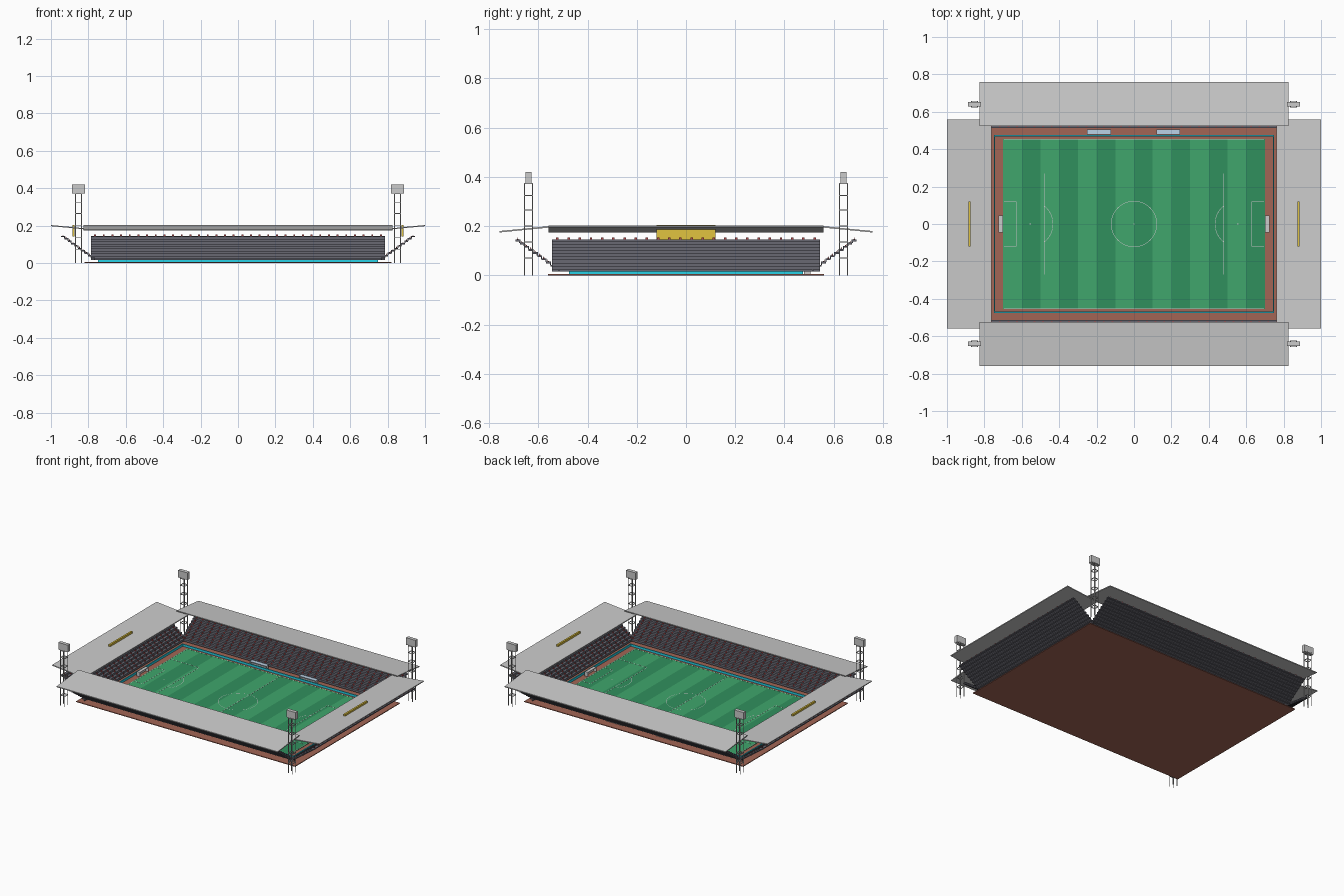
import bpy, bmesh, math
from mathutils import Matrix, Vector

if "Cube" in bpy.data.objects:
    bpy.data.objects.remove(bpy.data.objects["Cube"])

def material(name, rgb):
    m = bpy.data.materials.new(name)
    m.diffuse_color = (*rgb, 1)
    m.use_nodes = True
    m.node_tree.nodes["Principled BSDF"].inputs["Base Color"].default_value = m.diffuse_color
    return m

BRICK = material("brick_red", (0.36, 0.13, 0.09))
LIGHT = material("light_grass", (0.05, 0.38, 0.15))
DARK = material("dark_grass", (0.03, 0.28, 0.11))
WHITE = material("white", (0.8, 0.8, 0.8))
CYAN = material("cyan", (0.02, 0.65, 0.8))
SLATE = material("slate", (0.14, 0.14, 0.17))
SEAT = material("seat_red", (0.45, 0.06, 0.06))
YELLOW = material("yellow", (0.75, 0.55, 0.05))
GLASS = material("pale_blue", (0.5, 0.65, 0.8))

def add_box(bm, x0, x1, y0, y1, z0, z1):
    m = Matrix.Translation(((x0 + x1) / 2, (y0 + y1) / 2, (z0 + z1) / 2))
    bmesh.ops.create_cube(bm, size=1, matrix=m @ Matrix.Diagonal((x1 - x0, y1 - y0, z1 - z0, 1)))

def add_prism(bm, profile, u0, u1):
    """Extrude a (y, z) profile along x."""
    f = bm.faces.new([bm.verts.new((u0, y, z)) for y, z in profile])
    r = bmesh.ops.extrude_face_region(bm, geom=[f])
    bmesh.ops.translate(bm, vec=(u1 - u0, 0, 0),
                        verts=[v for v in r["geom"] if isinstance(v, bmesh.types.BMVert)])

def finish(bm, name, mat=None, turn=0):
    bmesh.ops.rotate(bm, verts=bm.verts, cent=(0, 0, 0), matrix=Matrix.Rotation(turn, 3, 'Z'))
    bmesh.ops.recalc_face_normals(bm, faces=bm.faces)
    me = bpy.data.meshes.new(name)
    bm.to_mesh(me)
    bm.free()
    ob = bpy.data.objects.new(name, me)
    bpy.context.collection.objects.link(ob)
    if mat:
        me.materials.append(mat)
    return ob

def boxes(name, mat, items):
    bm = bmesh.new()
    for b in items:
        add_box(bm, *b)
    return finish(bm, name, mat)

# Ground slab and striped pitch
boxes("ground", BRICK, [(-0.82, 0.82, -0.56, 0.56, 0, 0.005)])
for k, (name, mat) in enumerate((("dark_stripes", DARK), ("light_stripes", LIGHT))):
    boxes(name, mat, [(-0.7 + 0.1 * i, -0.6 + 0.1 * i, -0.455, 0.455, 0.004, 0.007)
                      for i in range(1 - k, 14, 2)])

# Pitch markings
bm = bmesh.new()
T, Z0, Z1 = 0.0012, 0.006, 0.0076

def outline(x0, x1, y0, y1):
    for x in (x0, x1):
        add_box(bm, x - T, x + T, y0, y1, Z0, Z1)
    for y in (y0, y1):
        add_box(bm, x0, x1, y - T, y + T, Z0, Z1)

def arc(cx, r, a0, a1, n):
    ring = []
    for i in range(n + 1):
        a = a0 + (a1 - a0) * i / n
        ring.append([bm.verts.new((cx + q * math.cos(a), q * math.sin(a), Z1)) for q in (r - T, r + T)])
    for p, q in zip(ring, ring[1:]):
        bm.faces.new((p[0], p[1], q[1], q[0]))

outline(-0.695, 0.695, -0.45, 0.45)
add_box(bm, -T, T, -0.45, 0.45, Z0, Z1)
arc(0, 0.122, 0, 2 * math.pi, 48)
add_box(bm, -0.004, 0.004, -0.004, 0.004, Z0, Z1)
for s in (-1, 1):
    outline(*sorted((s * 0.48, s * 0.695)), -0.27, 0.27)
    outline(*sorted((s * 0.63, s * 0.695)), -0.12, 0.12)
    add_box(bm, s * 0.555 - 0.003, s * 0.555 + 0.003, -0.003, 0.003, Z0, Z1)
    mid = math.pi if s > 0 else 0
    arc(s * 0.555, 0.122, mid - 0.91, mid + 0.91, 16)
finish(bm, "pitch_markings", WHITE)

# Perimeter boards
boxes("perimeter_boards", CYAN,
      [(-0.748, 0.748, s * 0.472 - 0.003, s * 0.472 + 0.003, 0.004, 0.02) for s in (-1, 1)] +
      [(s * 0.745 - 0.003, s * 0.745 + 0.003, -0.475, 0.475, 0.004, 0.02) for s in (-1, 1)])

# Four stands: stepped terrace, seats and sloping roof
ROWS, RUN, RISE = 10, 0.0178, 0.0128

def stand(side, turn, half, start, roof_half, roof_profile):
    bm = bmesh.new()
    for i in range(ROWS):
        y, z = start + i * RUN, 0.018 + i * RISE
        add_box(bm, -half, half, y, y + RUN + 0.002, z + 0.005, z + 0.012)
        add_box(bm, -half, half, y, y + 0.005, z - 0.002, z + 0.012)
    finish(bm, side + "_terrace", SLATE, turn)
    bm = bmesh.new()
    n = int(half * 2 / 0.045)
    for i in range(ROWS):
        y, z = start + i * RUN + 0.008, 0.03 + i * RISE
        for k in range(n):
            x = -half + (k + 0.5) * 2 * half / n
            add_box(bm, x - 0.005, x + 0.005, y, y + 0.006, z - 0.001, z + 0.003)
            add_box(bm, x - 0.005, x + 0.005, y + 0.004, y + 0.006, z, z + 0.008)
    finish(bm, side + "_seats", SEAT, turn)
    (y0, z0), (y1, z1) = roof_profile
    bm = bmesh.new()
    add_prism(bm, [(y0, z0), (y1, z1), (y1, z1 + 0.006), (y0, z0 + 0.006)], -roof_half, roof_half)
    finish(bm, side + "_roof", None, turn)

LONG = ((0.525, 0.197), (0.758, 0.174))
END = ((0.762, 0.174), (1.0, 0.197))
stand("back", 0, 0.787, 0.513, 0.827, LONG)
stand("front", math.pi, 0.787, 0.513, 0.827, LONG)
stand("left", math.pi / 2, 0.545, 0.765, 0.558, END)
stand("right", -math.pi / 2, 0.545, 0.765, 0.558, END)

# Yellow boards through the end roofs
for s, name in ((-1, "left_scoreboard"), (1, "right_scoreboard")):
    boxes(name, YELLOW, [(s * 0.88 - 0.006, s * 0.88 + 0.006, -0.12, 0.12, 0.142, 0.204)])

# Floodlight towers at the corners
for sx in (-1, 1):
    for sy in (-1, 1):
        cx, cy, h, t = sx * 0.853, sy * 0.64, 0.016, 0.0018
        items = []
        for ux in (-h, h):
            for uy in (-h, h):
                x, y = cx + ux, cy + uy
                items.append((x - t, x + t, y - t, y + t, 0, 0.376))
        for z in (0.07, 0.135, 0.2, 0.265, 0.325, 0.372):
            for u in (-h, h):
                items.append((cx - h, cx + h, cy + u - t, cy + u + t, z - t, z + t))
                items.append((cx + u - t, cx + u + t, cy - h, cy + h, z - t, z + t))
        boxes("floodlight_tower", None, items)
        boxes("floodlight_head", None, [(cx - 0.035, cx + 0.035, cy - 0.012, cy + 0.012, 0.372, 0.42)])

# Goals with frame and net
for s in (-1, 1):
    a, b, w, h, t = 0.703, 0.724, 0.045, 0.036, 0.0015
    def mx(x0, x1, *r):
        return (*sorted((s * x0, s * x1)), *r)
    items = [mx(a - t, a + t, -w, w, h - 2 * t, h)]
    for y in (-w, w):
        items += [mx(a - t, a + t, y - t, y + t, 0.005, h), mx(b - t, b + t, y - t, y + t, 0.005, h),
                  mx(a, b, y - t, y + t, h - 2 * t, h)]
    boxes("goal_frame", WHITE, items)
    boxes("goal_net", None, [mx(b - 0.0005, b + 0.0005, -w, w, 0.005, h),
                             mx(a, b, -w, w, h - 0.002, h - 0.001)] +
          [mx(a, b, y - 0.0005, y + 0.0005, 0.005, h) for y in (-w, w)])

# Team shelters on the far touchline
for cx in (-0.187, 0.183):
    x0, x1 = cx - 0.063, cx + 0.063
    boxes("shelter_frame", WHITE, [(x0, x0 + 0.003, 0.48, 0.505, 0.005, 0.028),
                                   (x1 - 0.003, x1, 0.48, 0.505, 0.005, 0.028),
                                   (x0, x1, 0.502, 0.505, 0.005, 0.028),
                                   (x0 + 0.004, x1 - 0.004, 0.492, 0.502, 0.005, 0.012)])
    boxes("shelter_roof", GLASS, [(x0, x1, 0.479, 0.506, 0.028, 0.031)])
